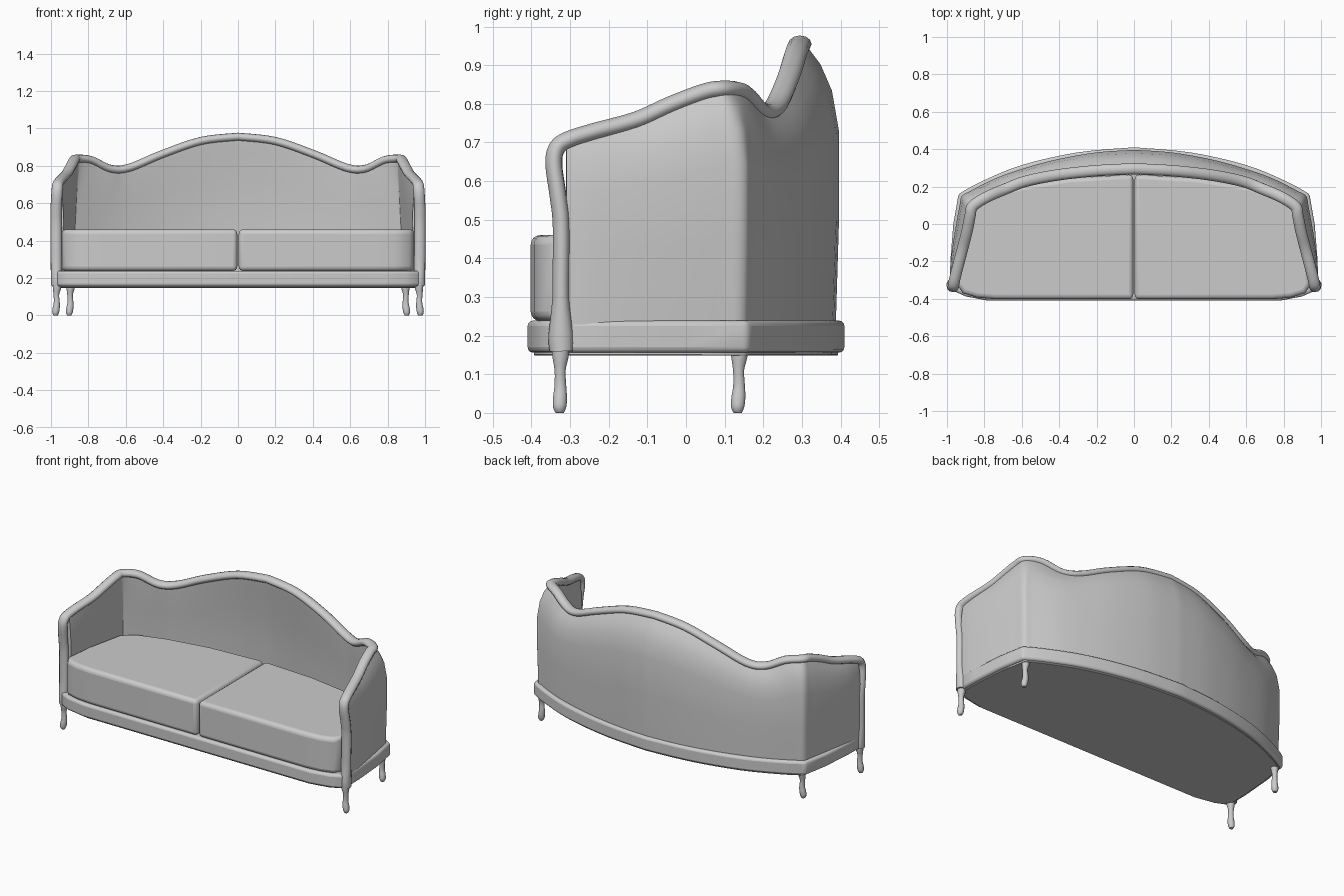
import bpy, bmesh, math
from mathutils import Vector

if "Cube" in bpy.data.objects:
    bpy.data.objects.remove(bpy.data.objects["Cube"])


def lerp_curve(pts, n=5):
    """Catmull-Rom interpolation through points of any dimension."""
    out = []
    for i in range(len(pts) - 1):
        a, b, c, d = (pts[max(0, min(len(pts) - 1, i + k))] for k in (-1, 0, 1, 2))
        for s in range(n):
            t = s / n
            out.append(tuple(0.5 * (2 * q + (r - p) * t + (2 * p - 5 * q + 4 * r - w) * t * t
                                    + (3 * q - p - 3 * r + w) * t ** 3)
                             for p, q, r, w in zip(a, b, c, d)))
    return out + [tuple(pts[-1])]


def make_object(name, verts, faces, angle=40):
    me = bpy.data.meshes.new(name)
    me.from_pydata([tuple(v) for v in verts], [], faces)
    bm = bmesh.new()
    bm.from_mesh(me)
    bmesh.ops.recalc_face_normals(bm, faces=bm.faces)
    bm.to_mesh(me)
    bm.free()
    ob = bpy.data.objects.new(name, me)
    bpy.context.collection.objects.link(ob)
    bpy.ops.object.select_all(action='DESELECT')
    ob.select_set(True)
    bpy.context.view_layer.objects.active = ob
    bpy.ops.object.shade_smooth_by_angle(angle=math.radians(angle))
    return ob


def loft(name, rings, angle=40):
    """Skin closed rings and cap both ends."""
    m = len(rings[0])
    verts = [v for r in rings for v in r]
    faces = [(i * m + j, i * m + (j + 1) % m, (i + 1) * m + (j + 1) % m, (i + 1) * m + j)
             for i in range(len(rings) - 1) for j in range(m)]
    faces += [tuple(range(m)), tuple(range(len(verts) - m, len(verts)))]
    return make_object(name, verts, faces, angle)


def prism(name, outline, z0, z1, bevel, segments=2):
    ob = loft(name, [[(x, y, z) for x, y in outline] for z in (z0, z1)], 50)
    mod = ob.modifiers.new("bevel", 'BEVEL')
    mod.width, mod.segments = bevel, segments
    mod.limit_method, mod.angle_limit = 'ANGLE', math.radians(40)
    return ob


def mirror_path(half, x_columns=(0,)):
    """Mirror a path starting at x = 0 into a full left-to-right path."""
    return [tuple(-v if k in x_columns else v for k, v in enumerate(p))
            for p in reversed(half[1:])] + list(half)


# Stations from back centre to front of arm: shell foot x, y and rail x, y, z
stations = [
    (0, .387, 0, .295, .955), (.2, .374, .2, .285, .932), (.42, .336, .41, .262, .86),
    (.6, .287, .58, .228, .79), (.74, .237, .68, .19, .783), (.87, .172, .785, .145, .83),
    (.915, .145, .862, .095, .838), (.928, .09, .876, .045, .83), (.945, .0, .893, -.04, .798),
    (.965, -.12, .916, -.13, .758), (.98, -.24, .945, -.24, .728), (.982, -.31, .962, -.31, .705)]
path = mirror_path(lerp_curve(stations), (0, 2))

# Upholstered shell: height fraction, lean toward rail, inward offset
section = [(0, 0, 0), (.4, -.1, 0), (.7, -.1, 0), (.84, .1, 0), (.93, .42, 0), (1, .85, 0),
           (1, 1, .015), (.9, .8, .025), (.7, .4, .04), (.4, .12, .045), (0, 0, .045)]
rings = []
for i, p in enumerate(path):
    a, b = path[max(i - 1, 0)], path[min(i + 1, len(path) - 1)]
    t = Vector((b[0] - a[0], b[1] - a[1])).normalized()
    inward = Vector((t.y, -t.x))
    foot, top = Vector(p[:2]), Vector(p[2:4])
    ring = []
    for h, w, off in section:
        q = foot.lerp(top, w) + inward * off
        ring.append((q.x, q.y, .2 + (p[4] - .2) * h))
    rings.append(ring)
loft("back_and_arm_shell", rings, 50)

# Top rail that turns down into the front arm posts
post = [(.966, -.336, .682), (.969, -.342, .64), (.973, -.331, .56), (.973, -.323, .48),
        (.972, -.324, .3), (.97, -.322, .16)]
rail = mirror_path(lerp_curve([s[2:] for s in stations] + post, 5))
half = len(rail) // 2
rings = []
for side in (1, -1):
    lateral = Vector((0, 1, 0))
    part = []
    for i in range(half + 1):
        at = lambda k: Vector(rail[half + side * max(-half, min(half, k))])
        t = (at(i + 1) - at(i - 1)).normalized()
        flat = Vector((t.x, t.y, 0))
        if flat.length > .6:
            lateral = Vector((-flat.y, flat.x, 0)).normalized() * side
        lat = (lateral - t * lateral.dot(t)).normalized()
        up = lat.cross(t).normalized() * -side
        # post swells where it meets the base
        depth = .022 + .013 * max(0, 1 - abs(at(i).z - .19) / .1)
        part.append([at(i) + lat * .03 * math.cos(k * math.pi / 6) + up * depth * math.sin(k * math.pi / 6)
                     for k in range(12)])
    rings = part[::-1][:-1] if side == 1 else rings + part
loft("top_rail", rings, 60)

# Base frame with curved back and underside panel
front = [(0, -.41), (.78, -.41), (.9, -.387), (.96, -.36), (.984, -.325), (.982, -.2),
         (.966, 0), (.938, .16)]
back = lerp_curve([(.938, .16), (.82, .225), (.6, .315), (.3, .383), (0, .41)], 4)
half_outline = front + back[1:]
outline = half_outline + [(-x, y) for x, y in reversed(half_outline[1:-1])]
prism("base_frame", outline, .156, .239, .014, 3)
prism("underside_panel", [(x * .98, y * .96) for x, y in outline], .148, .17, .003, 1)

# Two seat cushions
cushion = [(.004, -.402), (.74, -.402), (.84, -.393), (.915, -.37), (.945, -.325), (.925, -.15),
           (.875, .08), (.8, .145), (.62, .2), (.35, .245), (.004, .265)]
for side, label in ((1, "right"), (-1, "left")):
    prism(label + "_seat_cushion", [(side * x, y) for x, y in cushion], .238, .46, .024, 4)

# Curved legs: height, outward shift, radius
profile = lerp_curve([(.18, 0, .024), (.145, 0, .022), (.11, .003, .015), (.07, .001, .016),
                      (.04, .004, .019), (.015, .007, .018), (0, .007, .011)], 3)
for label, x, y, dy in (("front", .968, -.325, -.3), ("back", .895, .138, -.6)):
    for side in (1, -1):
        rings = [[(side * (x + s) + r * math.cos(k * math.pi / 5),
                   y + dy * s + r * math.sin(k * math.pi / 5), max(z, 0)) for k in range(10)]
                 for z, s, r in profile]
        loft(f"{label}_leg_{'right' if side == 1 else 'left'}", rings, 60)
